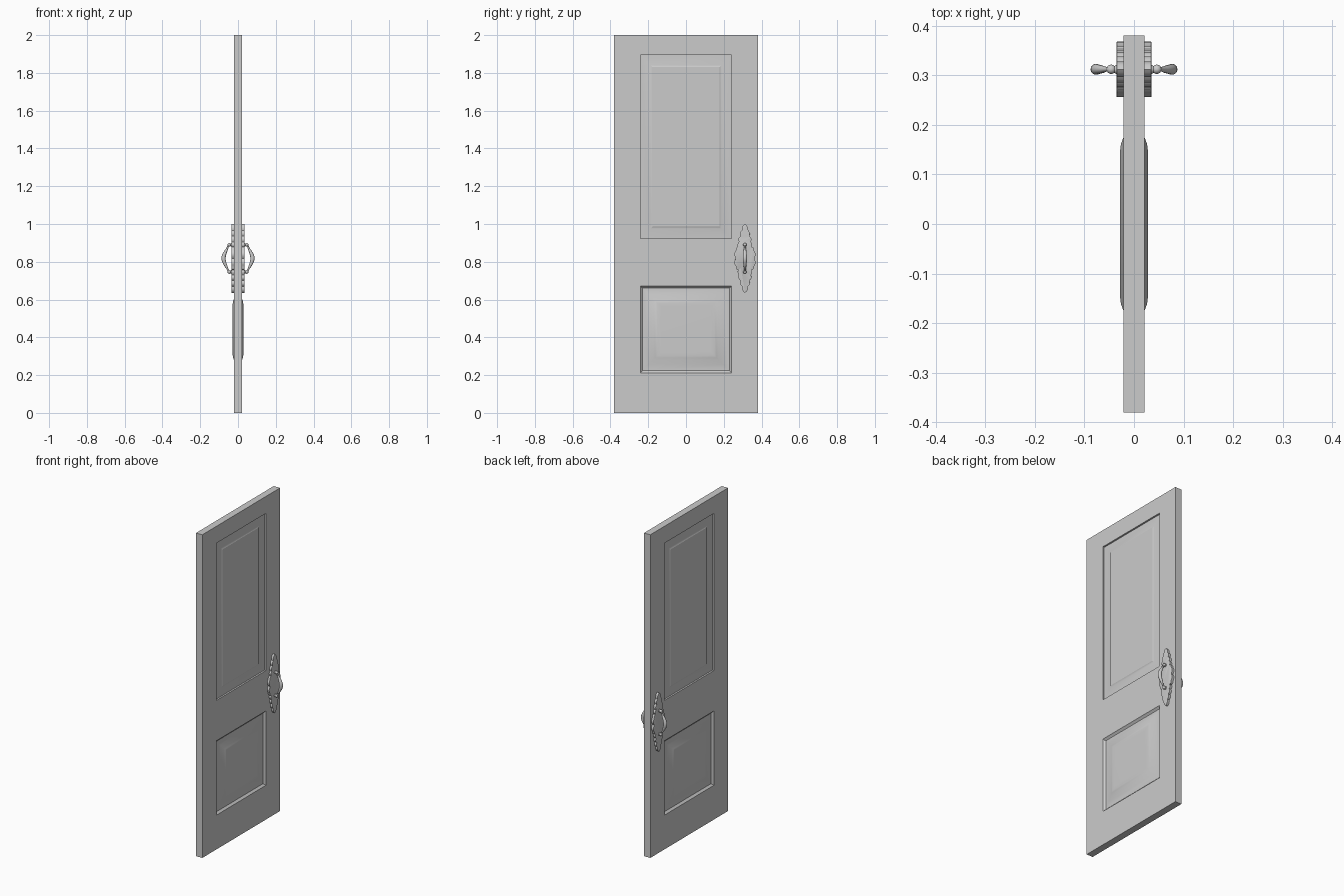
import bpy, bmesh, math
from mathutils import Vector, Matrix

if "Cube" in bpy.data.objects:
    bpy.data.objects.remove(bpy.data.objects["Cube"])

T = 0.0215            # half thickness of the door
HY, HZ = 0.312, 0.818  # centre of the handle hardware


def finish(name, bm, angle=30):
    bmesh.ops.remove_doubles(bm, verts=bm.verts, dist=1e-5)
    bmesh.ops.recalc_face_normals(bm, faces=bm.faces)
    me = bpy.data.meshes.new(name)
    bm.to_mesh(me)
    bm.free()
    ob = bpy.data.objects.new(name, me)
    bpy.context.collection.objects.link(ob)
    bpy.ops.object.select_all(action='DESELECT')
    ob.select_set(True)
    bpy.context.view_layer.objects.active = ob
    bpy.ops.object.shade_smooth_by_angle(angle=math.radians(angle))
    return ob


def quad(bm, pts):
    bm.faces.new([bm.verts.new(p) for p in pts])


def rect(x, y0, y1, z0, z1):
    return [(x, y0, z0), (x, y1, z0), (x, y1, z1), (x, y0, z1)]


def panel(bm, s, y0, y1, z0, z1, rings):
    # nested rectangles, each given as (inset, height from the door centre)
    loops = [rect(s * x, y0 + i, y1 - i, z0 + i, z1 - i) for i, x in rings]
    for a, b in zip(loops, loops[1:]):
        for k in range(4):
            n = (k + 1) % 4
            quad(bm, [a[k], a[n], b[n], b[k]])
    quad(bm, loops[-1])


# door leaf with recessed upper panel and raised lower panel on both sides
upper = [(0, T), (0, 0.011), (0.054, 0.013), (0.064, 0.018)]
lower = [(0, T), (0.003, 0.018), (0.012, 0.010), (0.018, 0.010), (0.045, 0.0165),
         (0.068, T), (0.080, 0.0262), (0.092, 0.0278), (0.11, 0.0282)]
ys = [-0.38, -0.242, 0.242, 0.38]
zs = [0, 0.212, 0.672, 0.922, 1.895, 2]
bm = bmesh.new()
for s in (-1, 1):
    for i in range(3):
        for j in range(5):
            cell = (ys[i], ys[i + 1], zs[j], zs[j + 1])
            if i == 1 and j in (1, 3):
                panel(bm, s, *cell, lower if j == 1 else upper)
            else:
                quad(bm, rect(s * T, *cell))
for y in (ys[0], ys[-1]):
    for a, b in zip(zs, zs[1:]):
        quad(bm, [(-T, y, a), (T, y, a), (T, y, b), (-T, y, b)])
for z in (0, 2):
    for a, b in zip(ys, ys[1:]):
        quad(bm, [(-T, a, z), (T, a, z), (T, b, z), (-T, b, z)])
finish("door_leaf", bm, 25)


# scalloped outline: cusps of one quarter joined by outward arcs
cusps = [(0, 0.182), (0.015, 0.148), (0.022, 0.118), (0.031, 0.088),
         (0.022, 0.055), (0.048, 0.042), (0.047, 0.0)]
bulge = [0.18, 0.25, 0.25, 0.35, 0.45, 0.2]


def quarter():
    pts = []
    for (a, b, h) in zip(cusps, cusps[1:], bulge):
        a, b = Vector(a), Vector(b)
        d = b - a
        n = Vector((-d.y, d.x))
        for k in range(6):
            t = k / 6
            pts.append(a + d * t + n * (h * 4 * t * (1 - t)))
    return pts + [Vector(cusps[-1])]


q = quarter()
half = q + [Vector((p.x, -p.y)) for p in reversed(q[:-1])]
outline = half + [Vector((-p.x, p.y)) for p in reversed(half[1:-1])]


def backplate(s):
    bm = bmesh.new()
    layers = [(T - 0.001, 1.0), (0.0345, 1.0), (0.0355, 0.97)]
    loops = [[bm.verts.new((s * x, HY + p.x * f, HZ + p.y * f)) for p in outline]
             for x, f in layers]
    n = len(outline)
    for a, b in zip(loops, loops[1:]):
        for k in range(n):
            bm.faces.new((a[k], a[(k + 1) % n], b[(k + 1) % n], b[k]))
    caps = [bm.faces.new(loops[0]), bm.faces.new(loops[-1])]
    bmesh.ops.triangulate(bm, faces=caps)
    finish("backplate", bm)


def tube(name, s, pts, sides=14):
    # round sweep in the x-z plane through (x, z, radius) points
    bm = bmesh.new()
    loops = []
    for i, (x, z, r) in enumerate(pts):
        a, b = pts[max(i - 1, 0)], pts[min(i + 1, len(pts) - 1)]
        t = Vector((b[0] - a[0], b[1] - a[1])).normalized()
        ring = []
        for k in range(sides):
            c, w = math.cos(math.tau * k / sides) * r, math.sin(math.tau * k / sides) * r
            ring.append(bm.verts.new((s * (x - t.y * c), HY + w, HZ + z + t.x * c)))
        loops.append(ring)
    for a, b in zip(loops, loops[1:]):
        for k in range(sides):
            n = (k + 1) % sides
            bm.faces.new((a[k], a[n], b[n], b[k]))
    bm.faces.new(loops[0])
    bm.faces.new(loops[-1])
    finish(name, bm, 45)


# bowed pull: thin at the ends and swollen in the middle
grip_half = [(0.046, 0.072, 0.006), (0.053, 0.062, 0.0045), (0.057, 0.053, 0.005),
             (0.062, 0.043, 0.007), (0.068, 0.031, 0.0085), (0.073, 0.019, 0.010),
             (0.076, 0.008, 0.011)]
grip = grip_half + [(0.0765, 0, 0.0112)] + [(x, -z, r) for x, z, r in reversed(grip_half)]

for s in (-1, 1):
    backplate(s)
    tube("pull_grip", s, grip)
    for z in (-0.072, 0.072):
        tube("pull_post", s, [(0.03, z, 0.010), (0.037, z, 0.009),
                              (0.040, z, 0.006), (0.046, z, 0.006)])
        ball = bmesh.new()
        bmesh.ops.create_uvsphere(ball, u_segments=16, v_segments=10, radius=0.0095,
                                  matrix=Matrix.Translation((s * 0.046, HY, HZ + z)))
        finish("pull_ball", ball, 45)
